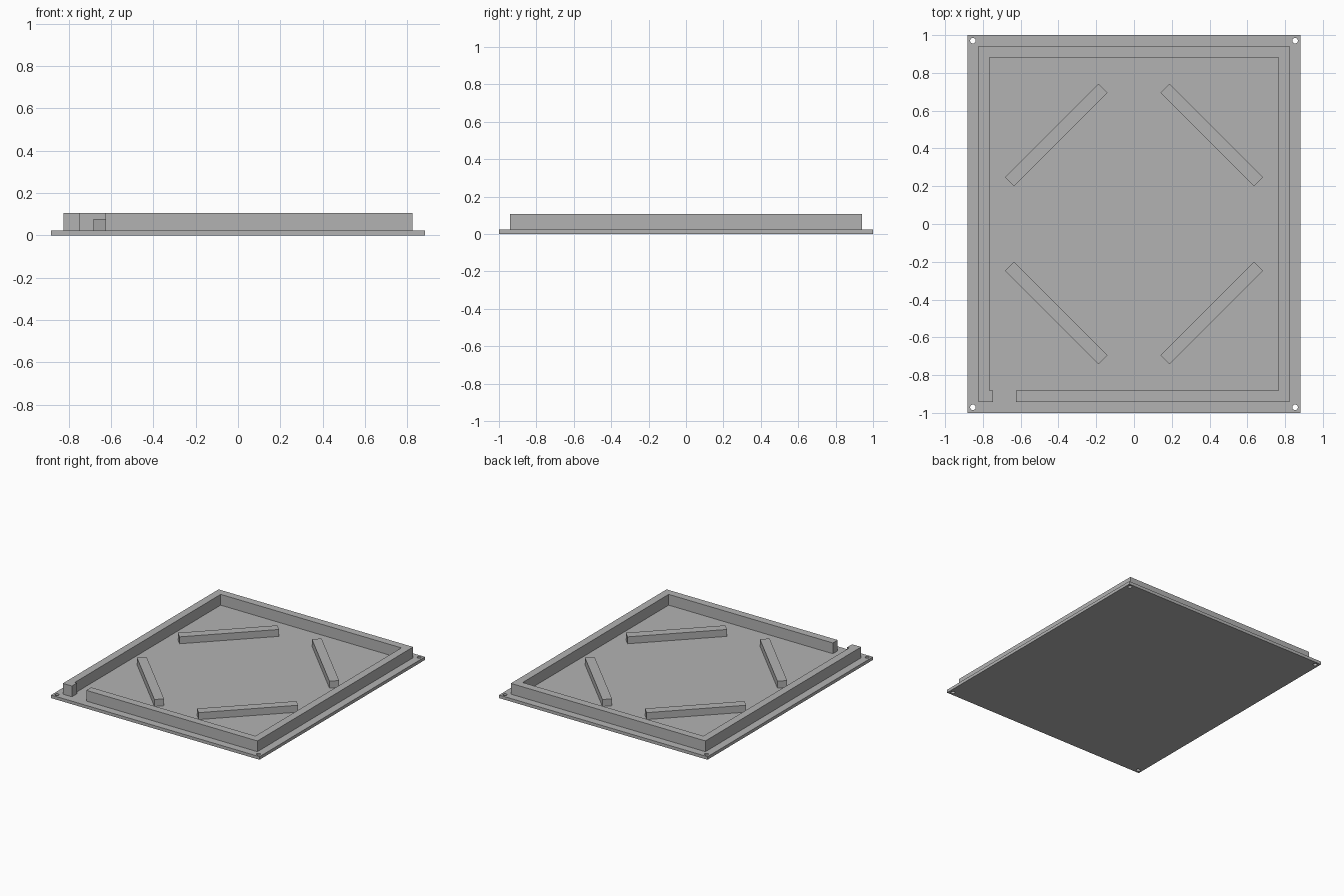
import bpy, bmesh, math
from mathutils import Matrix

if "Cube" in bpy.data.objects:
    bpy.data.objects.remove(bpy.data.objects["Cube"])

U = 2 / 34          # one design unit: the plate is 34 units long
PLATE_TOP = 0.4 * U
WALL_TOP = 1.8 * U
BAR_TOP = 1.3 * U

grey = bpy.data.materials.new("plain_grey")
grey.use_nodes = True
colour = (0.45, 0.45, 0.45, 1)
grey.diffuse_color = colour
grey.node_tree.nodes["Principled BSDF"].inputs["Base Color"].default_value = colour


def finish(name, bm):
    bmesh.ops.recalc_face_normals(bm, faces=bm.faces)
    mesh = bpy.data.meshes.new(name)
    bm.to_mesh(mesh)
    bm.free()
    mesh.materials.append(grey)
    obj = bpy.data.objects.new(name, mesh)
    bpy.context.collection.objects.link(obj)
    return obj


def box(name, length, width, z0, z1, x=0, y=0, angle=0):
    bm = bmesh.new()
    place = Matrix.Translation((x, y, (z0 + z1) / 2)) @ Matrix.Rotation(angle, 4, "Z")
    size = Matrix.Diagonal((length, width, z1 - z0, 1))
    bmesh.ops.create_cube(bm, size=1, matrix=place @ size)
    return finish(name, bm)


# Base plate with a screw hole through each corner
plate = box("base_plate", 30 * U, 34 * U, 0, PLATE_TOP)
bm = bmesh.new()
for sx in (-1, 1):
    for sy in (-1, 1):
        bmesh.ops.create_cone(bm, cap_ends=True, segments=32, radius1=0.25 * U,
                              radius2=0.25 * U, depth=0.2,
                              matrix=Matrix.Translation((sx * 14.5 * U, sy * 16.5 * U, 0)))
cutter = finish("hole_cutter", bm)
cutter.hide_render = True
cutter.hide_viewport = True
cut = plate.modifiers.new("screw_holes", "BOOLEAN")
cut.operation = "DIFFERENCE"
cut.solver = "EXACT"
cut.object = cutter

# Rim wall: one outline running round the plate, open at the front right
gap_a, gap_b = -12.7, -10.63
outline = [(gap_b, -16), (14, -16), (14, 16), (-14, 16), (-14, -16), (gap_a, -16),
           (gap_a, -15), (-13, -15), (-13, 15), (13, 15), (13, -15), (gap_b, -15)]
bm = bmesh.new()
face = bm.faces.new([bm.verts.new((x * U, y * U, PLATE_TOP)) for x, y in outline])
top = bmesh.ops.extrude_face_region(bm, geom=[face])["geom"]
bmesh.ops.translate(bm, vec=(0, 0, WALL_TOP - PLATE_TOP),
                    verts=[v for v in top if isinstance(v, bmesh.types.BMVert)])
finish("rim_wall", bm)

# Four diagonal bars, mirrored about both axes
for sx, side in ((-1, "right"), (1, "left")):
    for sy, end in ((-1, "front"), (1, "back")):
        box(f"{end}_{side}_bar", 0.70, 0.068, PLATE_TOP, BAR_TOP,
            sx * 0.411, sy * 0.471, -sx * sy * math.pi / 4)
